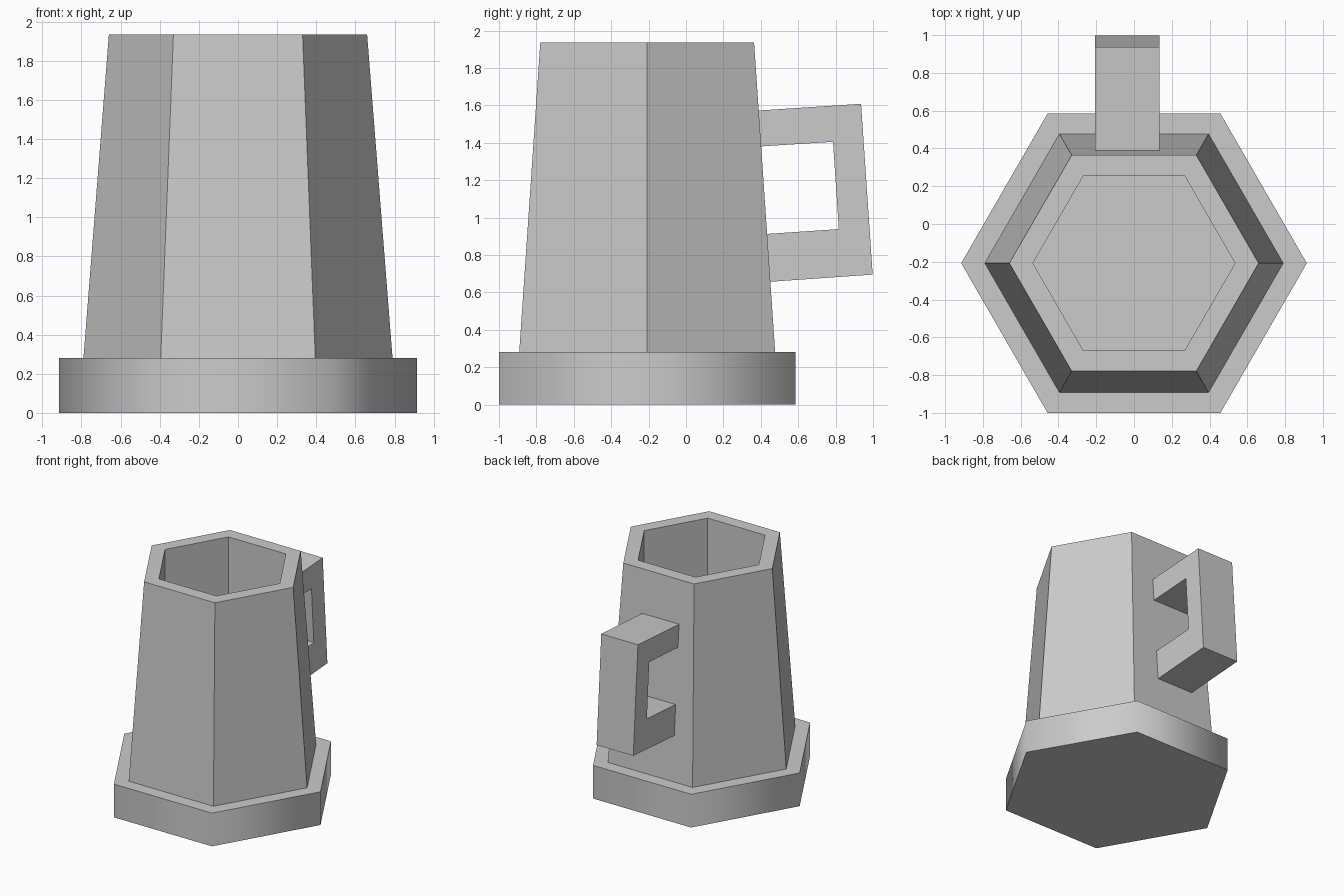
import bpy, bmesh
from math import cos, sin, pi

if "Cube" in bpy.data.objects:
    bpy.data.objects.remove(bpy.data.objects["Cube"])

SIDES = 6
CENTRE_Y = -0.2075


def make_object(name, bm):
    bmesh.ops.recalc_face_normals(bm, faces=bm.faces)
    mesh = bpy.data.meshes.new(name)
    bm.to_mesh(mesh)
    bm.free()
    obj = bpy.data.objects.new(name, mesh)
    bpy.context.collection.objects.link(obj)
    return obj


def hex_rings(name, rings, cap_first=False, cap_last=False, smooth_bands=()):
    """Skin a stack of (radius, z) hexagons, optionally capping either end."""
    bm = bmesh.new()
    loops = [[bm.verts.new((r * cos(2 * pi * i / SIDES),
                            CENTRE_Y + r * sin(2 * pi * i / SIDES), z))
              for i in range(SIDES)] for r, z in rings]
    for band, (a, b) in enumerate(zip(loops, loops[1:])):
        for i in range(SIDES):
            j = (i + 1) % SIDES
            face = bm.faces.new((a[i], a[j], b[j], b[i]))
            face.smooth = band in smooth_bands
    if cap_first:
        bm.faces.new(loops[0][::-1])
    if cap_last:
        bm.faces.new(loops[-1])
    # orient outward explicitly: the bands are already wound consistently
    mesh = bpy.data.meshes.new(name)
    bm.to_mesh(mesh)
    bm.free()
    obj = bpy.data.objects.new(name, mesh)
    bpy.context.collection.objects.link(obj)
    return obj


# Wide foot: smooth-shaded sides and a ledge up to the body
hex_rings("foot", [(0.915, 0), (0.915, 0.28), (0.79, 0.28)],
          cap_first=True, smooth_bands=(0,))

# Tapered body with flat rim, straight inner walls and a floor
hex_rings("mug_body", [(0.79, 0.28), (0.66, 1.935), (0.535, 1.935), (0.535, 0.28)],
          cap_last=True)

# Handle: tilted bracket profile (y, z), extruded along x, ends just inside the wall
profile = [(0.385, 1.572), (0.936, 1.608), (0.998, 0.695), (0.44, 0.656),
           (0.425, 0.912), (0.817, 0.938), (0.786, 1.405), (0.395, 1.38)]
bm = bmesh.new()
face = bm.faces.new([bm.verts.new((-0.207, y, z)) for y, z in profile])
side = bmesh.ops.extrude_face_region(bm, geom=[face])
bmesh.ops.translate(bm, vec=(0.342, 0, 0),
                    verts=[g for g in side["geom"] if isinstance(g, bmesh.types.BMVert)])
make_object("handle", bm)
